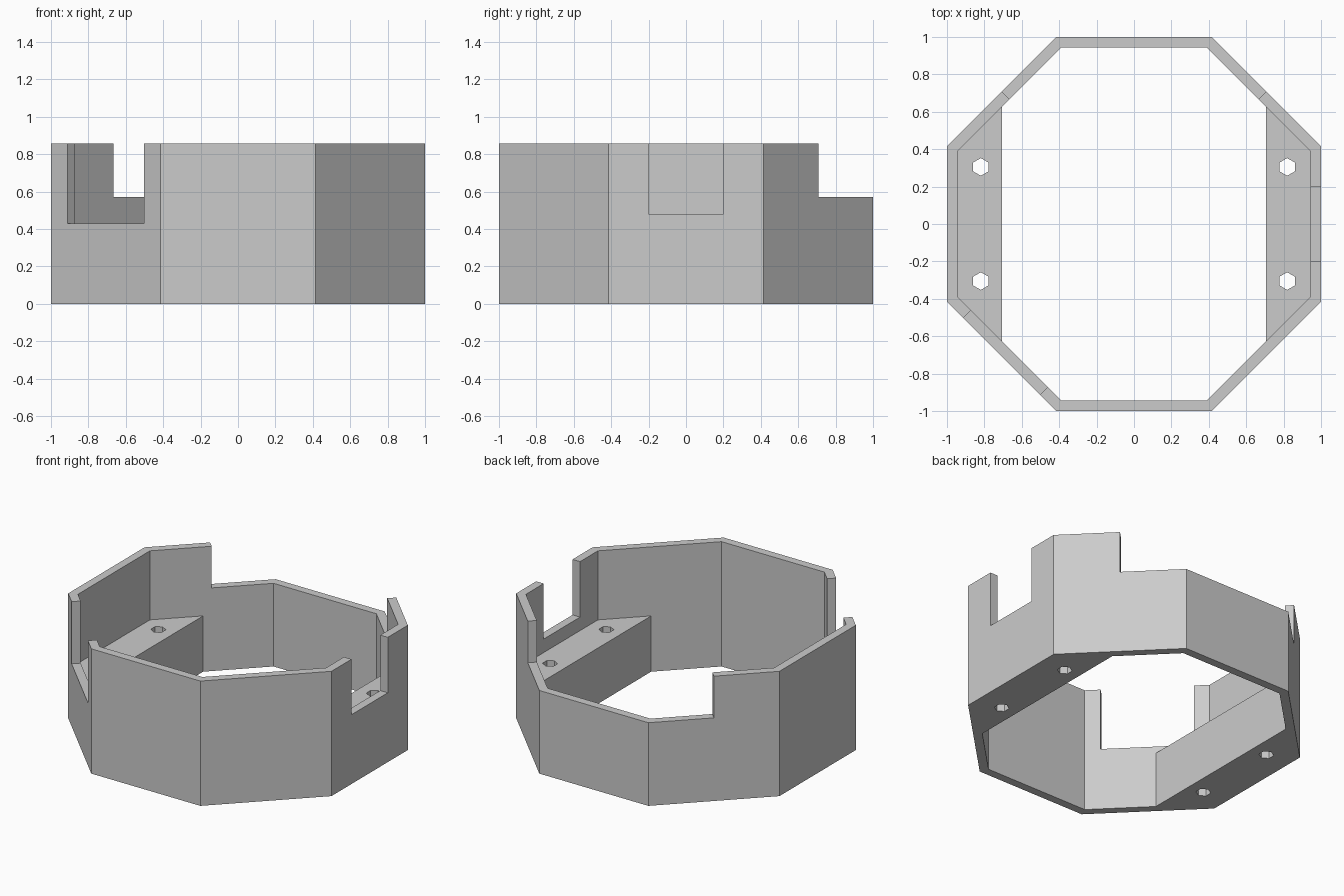
import bpy, bmesh, math
from mathutils import Vector, Matrix

cube = bpy.data.objects.get("Cube")
if cube:
    bpy.data.objects.remove(cube, do_unlink=True)

HEIGHT, WALL, LEDGE_TOP, LEDGE_X = 0.857, 0.057, 0.383, 0.705
INNER = 1 - WALL
TAN = math.tan(math.pi / 8)

grey = bpy.data.materials.new("plain grey")
colour = (0.6, 0.6, 0.6, 1)
grey.diffuse_color = colour
grey.use_nodes = True
grey.node_tree.nodes["Principled BSDF"].inputs["Base Color"].default_value = colour


def prism(name, points, z0, z1):
    """Extrude a counter-clockwise outline from z0 to z1."""
    bm = bmesh.new()
    face = bm.faces.new([bm.verts.new((x, y, z0)) for x, y in points])
    top = bmesh.ops.extrude_face_region(bm, geom=[face])["geom"]
    bmesh.ops.translate(bm, vec=(0, 0, z1 - z0),
                        verts=[v for v in top if isinstance(v, bmesh.types.BMVert)])
    bmesh.ops.recalc_face_normals(bm, faces=bm.faces[:])
    mesh = bpy.data.meshes.new(name)
    bm.to_mesh(mesh)
    bm.free()
    obj = bpy.data.objects.new(name, mesh)
    bpy.context.collection.objects.link(obj)
    return obj


def mirrored(a, b):
    """Eight-sided outline from two points, mirrored in x and y."""
    quarter = [a, b]
    half = quarter + [(-x, y) for x, y in reversed(quarter)]
    return half + [(-x, -y) for x, y in half]


def octagon(apothem):
    return mirrored((apothem, apothem * TAN), (apothem * TAN, apothem))


def wall_slot(name, angle, half_width, z0):
    """Box that cuts down through the wall in the given direction."""
    turn = Matrix.Rotation(angle, 2)
    pts = [(0.88, -half_width), (1.1, -half_width), (1.1, half_width), (0.88, half_width)]
    return prism(name, [tuple(turn @ Vector(p)) for p in pts], z0, 1)


# Solid body
ring = prism("octagonal_housing", octagon(1), 0, HEIGHT)

# Hollow above the ledges, narrower opening between them
corner = INNER * TAN
cutters = [
    prism("upper_hollow", octagon(INNER), LEDGE_TOP, 1),
    prism("lower_opening",
          mirrored((LEDGE_X, INNER + corner - LEDGE_X), (corner, INNER)), -0.1, 0.5),
    # Lowered back wall and the two slots
    prism("back_step", [(0, 0), (1.2, 1.2), (-1.2, 1.2)], 0.571, 1),
    wall_slot("side_slot", 0, 0.197, 0.476),
    wall_slot("corner_slot", math.radians(225), 0.291, 0.43),
]

# Notched screw holes through the ledges
for sx in (-1, 1):
    for sy in (-1, 1):
        pts = []
        for i in range(12):
            r = 0.047 if i % 2 else 0.041
            a = i * math.tau / 12
            pts.append((sx * 0.819 + r * math.cos(a), sy * 0.305 + r * math.sin(a)))
        cutters.append(prism("screw_hole", pts, -0.1, 0.5))

for cutter in cutters:
    mod = ring.modifiers.new(cutter.name, "BOOLEAN")
    mod.operation = "DIFFERENCE"
    mod.solver = "EXACT"
    mod.object = cutter

# Bake the cuts and remove the cutters
bpy.context.view_layer.update()
graph = bpy.context.evaluated_depsgraph_get()
baked = bpy.data.meshes.new_from_object(ring.evaluated_get(graph))
ring.modifiers.clear()
ring.data = baked
for cutter in cutters:
    bpy.data.objects.remove(cutter, do_unlink=True)

ring.data.materials.clear()
ring.data.materials.append(grey)
